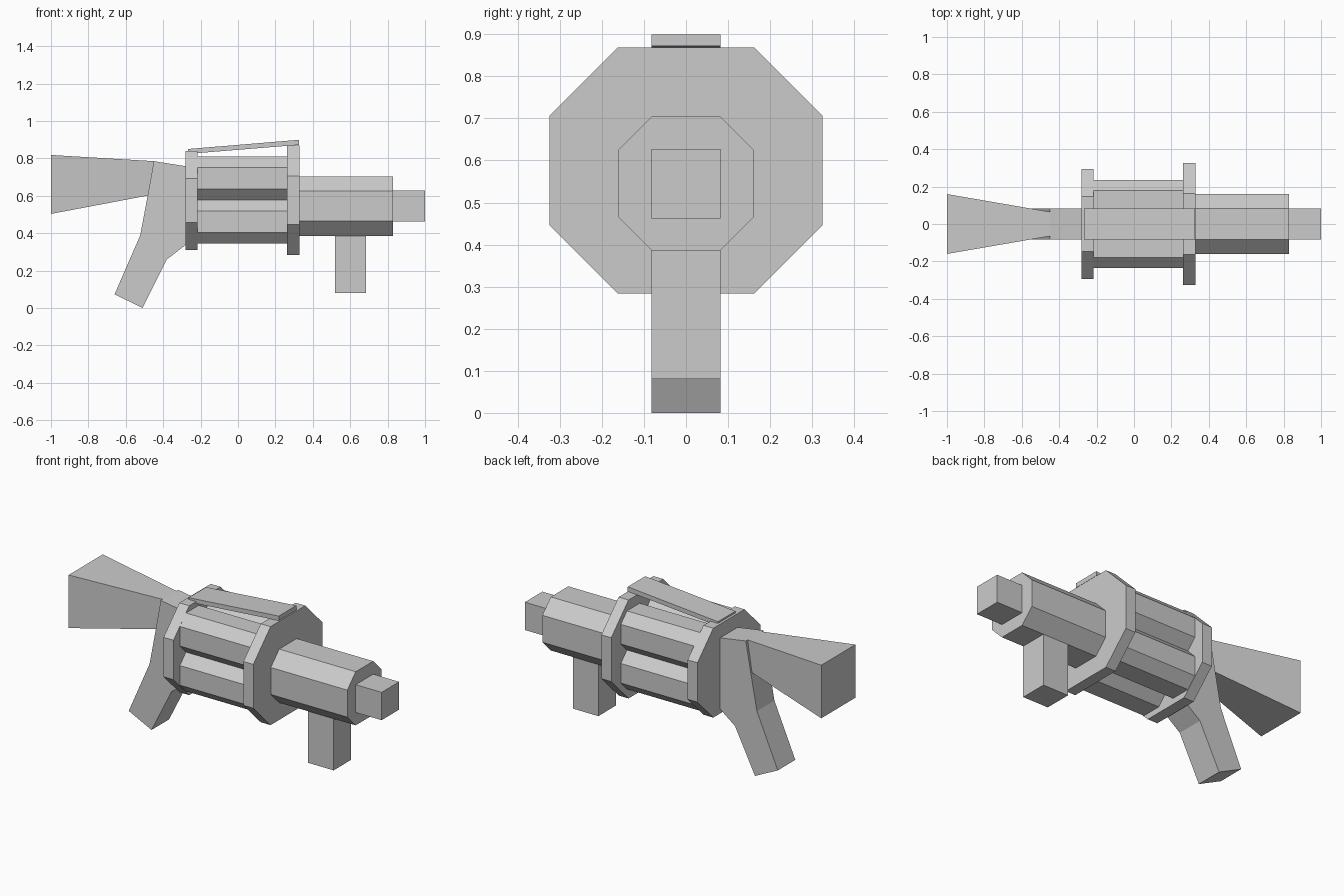
import bpy

if "Cube" in bpy.data.objects:
    bpy.data.objects.remove(bpy.data.objects["Cube"])


def loft(name, start, end):
    """Solid between two matching rings of points, with end caps."""
    n = len(start)
    faces = [tuple(range(n))[::-1], tuple(range(n, 2 * n))]
    faces += [(i, (i + 1) % n, n + (i + 1) % n, n + i) for i in range(n)]
    mesh = bpy.data.meshes.new(name)
    mesh.from_pydata(list(start) + list(end), [], faces)
    # consistent outward normals
    import bmesh
    bm = bmesh.new()
    bm.from_mesh(mesh)
    bmesh.ops.recalc_face_normals(bm, faces=bm.faces)
    bm.to_mesh(mesh)
    bm.free()
    obj = bpy.data.objects.new(name, mesh)
    bpy.context.collection.objects.link(obj)
    return obj


def octagon(name, x0, x1, y, z, ry, rz, cy, cz):
    """Chamfered prism along x: outer half sizes r, flat half lengths c."""
    ring = [(ry, -cz), (ry, cz), (cy, rz), (-cy, rz),
            (-ry, cz), (-ry, -cz), (-cy, -rz), (cy, -rz)]
    return loft(name, *[[(x, y + a, z + b) for a, b in ring] for x in (x0, x1)])


def slab(name, profile, half=0.082):
    """Side profile in xz extruded across y."""
    return loft(name, *[[(x, s * half, z) for x, z in profile] for s in (-1, 1)])


def rect(x, y, z0, z1):
    return [(x, -y, z0), (x, y, z0), (x, y, z1), (x, -y, z1)]


# Flared shoulder stock
loft("stock", rect(-1.0, 0.16, 0.503, 0.818), rect(-0.45, 0.065, 0.607, 0.785))

# Receiver with slanted rear grip
slab("rear_grip", [(-0.45, 0.785), (-0.28, 0.758), (-0.28, 0.337), (-0.38, 0.26),
                   (-0.51, 0.0), (-0.66, 0.073), (-0.523, 0.388), (-0.483, 0.60)])

# End plates of the drum
octagon("rear_plate", -0.282, -0.217, 0, 0.575, 0.295, 0.265, 0.147, 0.117)
octagon("front_plate", 0.263, 0.328, 0, 0.576, 0.325, 0.292, 0.163, 0.130)

# Four chambers between the plates
for i, (sy, sz) in enumerate([(-1, -1), (1, -1), (1, 1), (-1, 1)]):
    octagon(f"chamber_{i + 1}", -0.217, 0.263, sy * 0.118, 0.577 + sz * 0.116,
            0.117, 0.116, 0.06, 0.058)

# Top strap
slab("top_strap", [(-0.267, 0.824), (0.325, 0.872), (0.325, 0.899), (-0.267, 0.850)])

# Barrel, muzzle and front grip
octagon("barrel", 0.328, 0.83, 0, 0.545, 0.161, 0.159, 0.082, 0.08)
loft("muzzle", rect(0.83, 0.082, 0.462, 0.627), rect(1.0, 0.082, 0.462, 0.627))
loft("front_grip", rect(0.518, 0.082, 0.08, 0.39), rect(0.685, 0.082, 0.08, 0.39))
